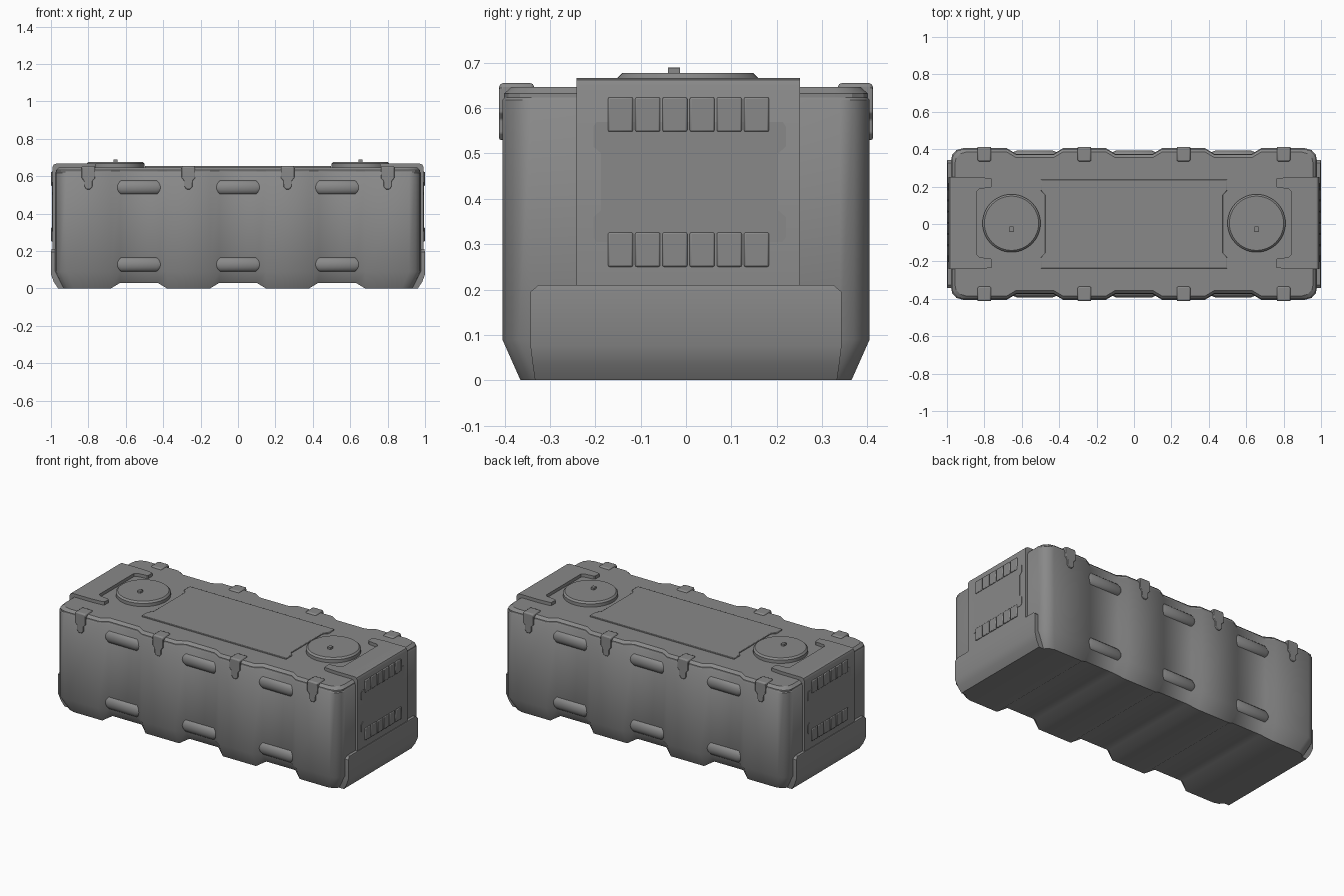
import bpy, bmesh, math

cube = bpy.data.objects.get("Cube")
if cube:
    bpy.data.objects.remove(cube, do_unlink=True)

GREY = (0.25, 0.25, 0.25, 1)
mat = bpy.data.materials.new("matte grey")
mat.use_nodes = True
mat.diffuse_color = GREY
bsdf = mat.node_tree.nodes["Principled BSDF"]
bsdf.inputs["Base Color"].default_value = GREY
bsdf.inputs["Roughness"].default_value = 0.6


def finish(bm, name, bevel=0, angle=35):
    bmesh.ops.recalc_face_normals(bm, faces=bm.faces)
    mesh = bpy.data.meshes.new(name)
    bm.to_mesh(mesh)
    bm.free()
    mesh.materials.append(mat)
    ob = bpy.data.objects.new(name, mesh)
    bpy.context.collection.objects.link(ob)
    bpy.ops.object.select_all(action="DESELECT")
    ob.select_set(True)
    bpy.context.view_layer.objects.active = ob
    bpy.ops.object.shade_smooth_by_angle(angle=math.radians(angle))
    if bevel:
        mod = ob.modifiers.new("edge", "BEVEL")
        mod.width, mod.segments, mod.limit_method = bevel, 2, "ANGLE"
    return ob


def loft(name, rings, strips=False, bevel=0, angle=35):
    """Skin closed rings; strips closes the ends with bands across y."""
    bm = bmesh.new()
    rows = [[bm.verts.new(p) for p in ring] for ring in rings]
    n = len(rows[0])
    for a, b in zip(rows, rows[1:]):
        for i in range(n):
            j = (i + 1) % n
            bm.faces.new((a[i], a[j], b[j], b[i]))
    for row in (rows[0], rows[-1]):
        if strips:
            for i in range(n // 2 - 1):
                bm.faces.new((row[i], row[i + 1], row[n - 2 - i], row[n - 1 - i]))
        else:
            bm.faces.new(row)
    return finish(bm, name, bevel, angle)


def prism_z(name, pts, z0, z1, bevel=0):
    return loft(name, [[(x, y, z) for x, y in pts] for z in (z0, z1)], bevel=bevel)


def prism_x(name, pts, x0, x1, bevel=0):
    return loft(name, [[(x, y, z) for y, z in pts] for x in (x0, x1)], bevel=bevel)


def rect(a0, a1, b0, b1):
    return [(a0, b0), (a1, b0), (a1, b1), (a0, b1)]


# Plan outline: rounded corners, four ribs and three recesses per side
DEPTH = 0.03
CENTRES = (-0.53, 0, 0.53)
corner = [(-0.978, 0.34), (-0.972, 0.37), (-0.95, 0.395), (-0.915, 0.405)]
half = [(x, y, 0) for x, y in corner]
for c in CENTRES:
    half += [(c - 0.15, 0.405, 0), (c - 0.10, 0.405, 1),
             (c + 0.10, 0.405, 1), (c + 0.15, 0.405, 0)]
half += [(-x, y, 0) for x, y in reversed(corner)]


def ring(z, inset, raise_recess=False):
    front, back = [], []
    for x, y, d in half:
        if abs(x) > 0.8:
            x -= math.copysign(inset, x)
        y -= inset + d * DEPTH
        h = z + (DEPTH * d if raise_recess else 0)
        front.append((x, -y, h))
        back.append((x, y, h))
    return front + back[::-1]


loft("crate_body", [ring(0, 0.04, True), ring(0.09, 0), ring(0.618, 0),
                    ring(0.628, 0.008)], strips=True, angle=40)
loft("lid", [ring(0.622, 0.004), ring(0.632, 0.004), ring(0.647, 0.02)],
     strips=True, angle=30)

# Rounded bars lying in the side recesses
for side, s in (("front", -1), ("back", 1)):
    for c in CENTRES:
        for level, zc in (("lower", 0.128), ("upper", 0.54)):
            rings = []
            for dx, k in ((-0.12, 0.6), (-0.095, 1), (0.095, 1), (0.12, 0.6)):
                rings.append([(c + dx, s * (0.366 + 0.027 * k * math.cos(t)),
                               zc + 0.039 * k * math.sin(t))
                              for t in (i * math.tau / 16 for i in range(16))])
            loft(f"{level}_{side}_bar", rings)

    # Lid clips hooked over each rib
    for x in (-0.8, -0.265, 0.265, 0.8):
        prism_z(f"{side}_clip_top",
                rect(x - 0.036, x + 0.036, *sorted((s * 0.335, s * 0.412))),
                0.62, 0.655, 0.008)
        tongue = [(-0.036, 0.645), (0.036, 0.645), (0.036, 0.59), (0.022, 0.575),
                  (0.022, 0.545), (0.01, 0.53), (-0.01, 0.53), (-0.022, 0.545),
                  (-0.022, 0.575), (-0.036, 0.59)]
        loft(f"{side}_clip_tongue",
             [[(x + dx, s * y, z) for dx, z in tongue] for y in (0.39, 0.412)],
             bevel=0.003)

# Raised panel on the lid with notched ends
quarter = [(0.475, 0.155), (0.498, 0.18), (0.498, 0.238)]
panel = quarter + [(-x, y) for x, y in reversed(quarter)]
panel += [(-x, -y) for x, y in quarter] + [(x, -y) for x, y in reversed(quarter)]
prism_z("lid_panel", panel, 0.64, 0.655, 0.003)

for side, s in (("left", 1), ("right", -1)):
    # Round caps with a small knob
    rings = [[(s * 0.655 + r * math.cos(t), 0.004 + r * math.sin(t), z)
              for t in (i * math.tau / 48 for i in range(48))]
             for r, z in ((0.155, 0.64), (0.155, 0.667), (0.145, 0.677))]
    loft(f"{side}_round_cap", rings)
    prism_z(f"{side}_cap_knob", rect(s * 0.655 - 0.011, s * 0.655 + 0.011,
                                     -0.04, -0.013), 0.67, 0.69, 0.002)

    # Forked bracket on the lid, running down the end as a column
    arm = [(0.84, 0.17), (0.825, 0.183), (0.765, 0.19), (0.758, 0.197),
           (0.758, 0.235), (0.768, 0.24), (0.84, 0.246), (0.972, 0.246)]
    fork = [(s * x, y + 0.005) for x, y in arm]
    fork += [(s * x, 0.005 - y) for x, y in reversed(arm)]
    prism_z(f"{side}_bracket_fork", fork, 0.63, 0.667)
    rings = [[(s * x, y, z) for x, z in ((0.93, 0.667), (0.972, 0.667), (0.985, 0.662),
                                         (0.992, 0.648), (0.992, 0.19), (0.93, 0.19))]
             for y in (-0.241, 0.251)]
    loft(f"{side}_bracket_column", rings)

    # Foot guard wrapping the bottom of the end
    rings = [[(s * a, b, z) for a, b in rect(0.9, x, -y, y)]
             for x, y, z in ((0.962, 0.333, 0), (0.985, 0.338, 0.035), (1, 0.343, 0.075),
                             (1, 0.343, 0.195), (0.996, 0.325, 0.21))]
    loft(f"{side}_foot_guard", rings)

    # Shallow plate and two rows of vents
    edge = [(0.205, 0.305), (0.212, 0.315), (0.212, 0.36), (0.195, 0.375),
            (0.195, 0.5), (0.212, 0.515), (0.212, 0.56), (0.205, 0.57)]
    plate = [(y + 0.008, z) for y, z in edge]
    plate += [(0.008 - y, z) for y, z in reversed(edge)]
    prism_x(f"{side}_end_plate", plate, s * 0.98, s * 0.994)
    for z in (0.25, 0.548):
        for i in range(6):
            y = -0.172 + i * 0.06
            prism_x(f"{side}_vent", rect(y, y + 0.055, z, z + 0.076),
                    s * 0.98, s * 0.999, 0.004)
